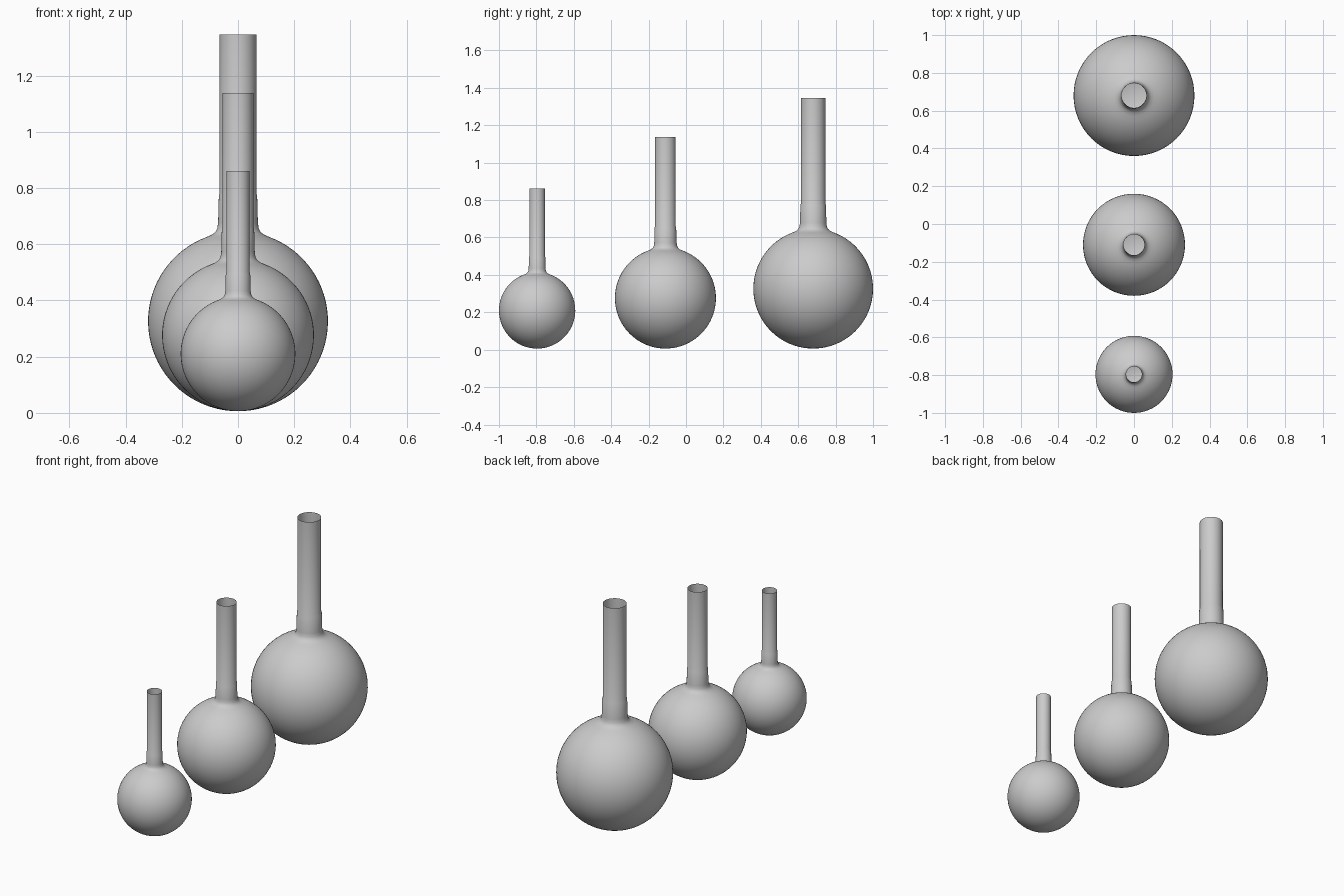
import bpy
import math

if "Cube" in bpy.data.objects:
    bpy.data.objects.remove(bpy.data.objects["Cube"], do_unlink=True)

GREY = (0.6, 0.6, 0.6, 1.0)
glass = bpy.data.materials.new("plain grey")
glass.use_nodes = True
glass.diffuse_color = GREY
glass.node_tree.nodes["Principled BSDF"].inputs["Base Color"].default_value = GREY

SIDES = 64
RINGS = 36


def flask_profile():
    """Radius and height of a flask whose bulb has radius 1 and centre 0."""
    shoulder = math.pi - math.asin(0.34)
    bulb = [(math.sin(shoulder * i / RINGS), -math.cos(shoulder * i / RINGS))
            for i in range(1, RINGS + 1)]
    # Fillet into the slightly tapered neck, open at the top
    neck = [(0.285, 0.965), (0.25, 0.995), (0.23, 1.035), (0.221, 1.1),
            (0.213, 1.4), (0.204, 1.42), (0.204, 3.19)]
    return bulb + neck


def make_flask(name, radius, y):
    profile = flask_profile()
    verts = [(0, 0, -1)]
    for r, z in profile:
        for s in range(SIDES):
            a = math.tau * s / SIDES
            verts.append((r * math.cos(a), r * math.sin(a), z))
    # Bottom fan, then rings of quads
    faces = [(0, 1 + (s + 1) % SIDES, 1 + s) for s in range(SIDES)]
    for k in range(len(profile) - 1):
        low, high = 1 + k * SIDES, 1 + (k + 1) * SIDES
        for s in range(SIDES):
            t = (s + 1) % SIDES
            faces.append((low + s, low + t, high + t, high + s))
    mesh = bpy.data.meshes.new(name)
    mesh.from_pydata([(x * radius, v * radius, z * radius) for x, v, z in verts],
                     [], faces)
    mesh.materials.append(glass)
    mesh.shade_smooth()
    flask = bpy.data.objects.new(name, mesh)
    flask.location = (0, y, radius + 0.006)
    bpy.context.collection.objects.link(flask)


# Three flasks in a row, small at the front
make_flask("small_flask", 0.204, -0.796)
make_flask("medium_flask", 0.27, -0.11)
make_flask("large_flask", 0.32, 0.68)
